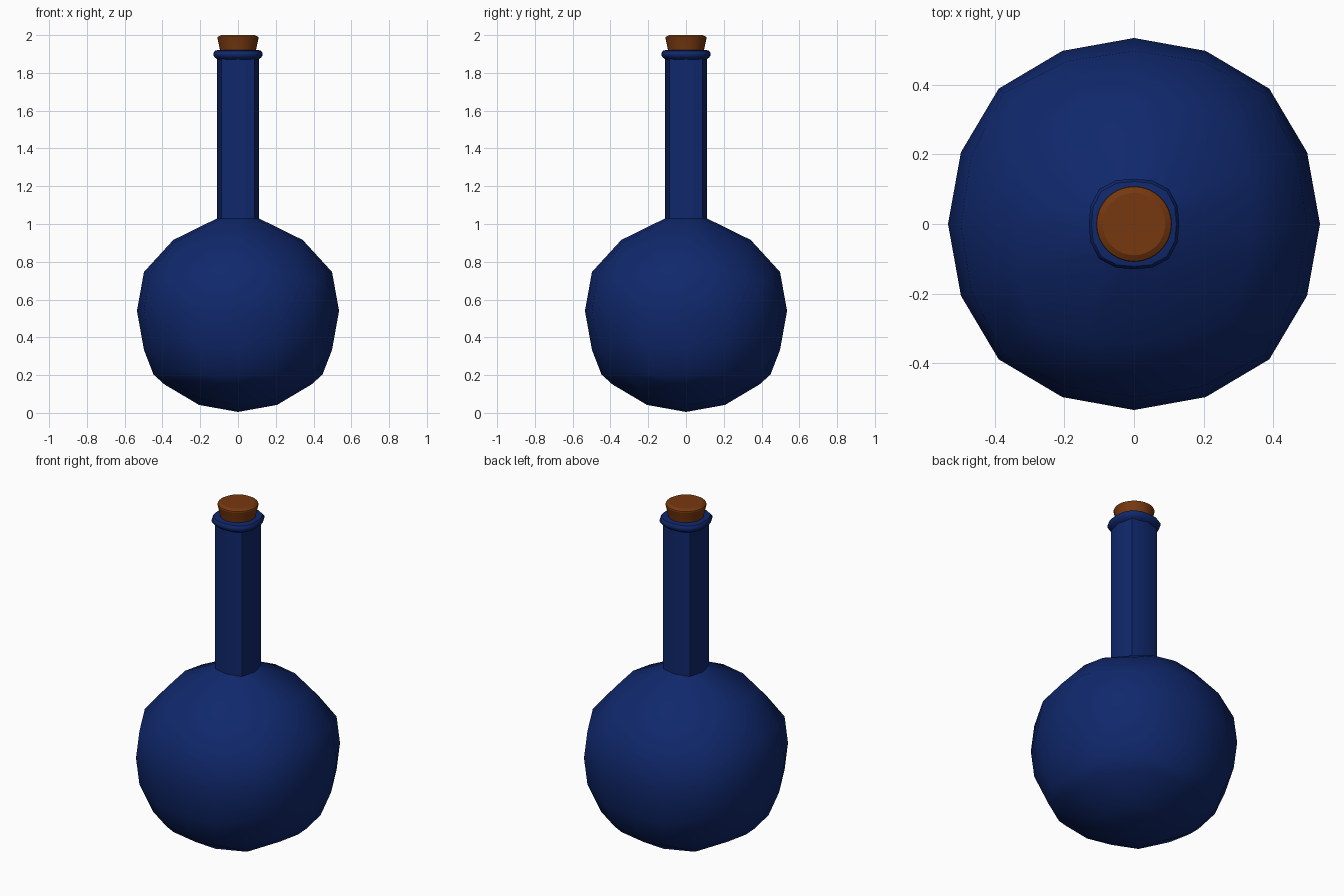
import bpy, bmesh, math
from mathutils import Vector

default = bpy.data.objects.get("Cube")
if default:
    bpy.data.objects.remove(default, do_unlink=True)


def make_material(name, rgb):
    mat = bpy.data.materials.new(name)
    mat.use_nodes = True
    mat.diffuse_color = (*rgb, 1)
    mat.node_tree.nodes["Principled BSDF"].inputs["Base Color"].default_value = (*rgb, 1)
    return mat


blue = make_material("deep blue glass", (0.005, 0.021, 0.15))
brown = make_material("brown cork", (0.18, 0.04, 0.005))


def finish(bm, name, mat, angle):
    bmesh.ops.recalc_face_normals(bm, faces=bm.faces)
    mesh = bpy.data.meshes.new(name)
    bm.to_mesh(mesh)
    bm.free()
    mesh.materials.append(mat)
    obj = bpy.data.objects.new(name, mesh)
    bpy.context.collection.objects.link(obj)
    bpy.ops.object.select_all(action="DESELECT")
    obj.select_set(True)
    bpy.context.view_layer.objects.active = obj
    bpy.ops.object.shade_smooth_by_angle(angle=math.radians(angle))


def loft(name, profile, sides, squareness, mat, angle, caps=False):
    """Stack rounded-square rings along a (radius, height) profile."""
    bm = bmesh.new()
    rings = []
    for radius, z in profile:
        ring = []
        for i in range(sides):
            a = math.tau * i / sides
            r = radius * (1 + squareness * math.sin(2 * a) ** 2)
            ring.append(bm.verts.new((r * math.cos(a), r * math.sin(a), z)))
        rings.append(ring)
    for low, high in zip(rings, rings[1:]):
        for i in range(sides):
            j = (i + 1) % sides
            bm.faces.new((low[i], low[j], high[j], high[i]))
    if caps:
        bm.faces.new(rings[0])
        bm.faces.new(rings[-1])
    finish(bm, name, mat, angle)


# Round flask body: a gridded cube swollen into a sphere, open at the neck
CENTRE, NECK_R, NECK_Z, SQUARE = 0.54, 0.11, 1.03, 0.12
bm = bmesh.new()
bmesh.ops.create_cube(bm, size=2)
bmesh.ops.subdivide_edges(bm, edges=bm.edges[:], cuts=3, use_grid_fill=True)
hole = None
for v in bm.verts:
    u = v.co.copy()
    direction = Vector([math.tan(c * math.pi / 4) for c in u]).normalized()
    p = direction * (0.535 + 0.0155 * (u.length_squared - 1))
    if u.z > 0.99:
        reach = max(abs(u.x), abs(u.y))
        if reach < 0.1:
            hole = v
        elif reach < 0.6:
            # Ring that meets the neck
            a = math.atan2(u.y, u.x)
            r = NECK_R * (1 + SQUARE * math.sin(2 * a) ** 2)
            p = Vector((r * math.cos(a), r * math.sin(a), NECK_Z - CENTRE))
        else:
            # Shoulder ring
            p = Vector((p.x * 0.88, p.y * 0.88, p.z * 0.965))
    v.co = p
bmesh.ops.delete(bm, geom=[hole], context="VERTS")

# Extra rounded loop low on the body
cut = bmesh.ops.bisect_plane(bm, geom=bm.verts[:] + bm.edges[:] + bm.faces[:],
                             dist=0.008, plane_co=(0, 0, -0.323), plane_no=(0, 0, 1))
for v in cut["geom_cut"]:
    if isinstance(v, bmesh.types.BMVert):
        v.co = v.co.normalized() * 0.56
bmesh.ops.translate(bm, verts=bm.verts, vec=(0, 0, CENTRE))
finish(bm, "flask_body", blue, 40)

# Neck tube
loft("neck", [(NECK_R, NECK_Z), (NECK_R, 1.885)], 8, SQUARE, blue, 40)

# Rolled lip around the mouth
loft("neck_lip", [(0.105, 1.87), (0.122, 1.88), (0.13, 1.893), (0.13, 1.905),
                  (0.122, 1.917), (0.11, 1.92), (0.085, 1.92), (0.085, 1.86)],
     16, 0.09, blue, 40)

# Tapered stopper with a chamfered top
loft("cork_stopper", [(0.085, 1.86), (0.095, 1.92), (0.109, 1.985), (0.107, 1.99), (0.09, 2.0)],
     32, 0, brown, 30, caps=True)
